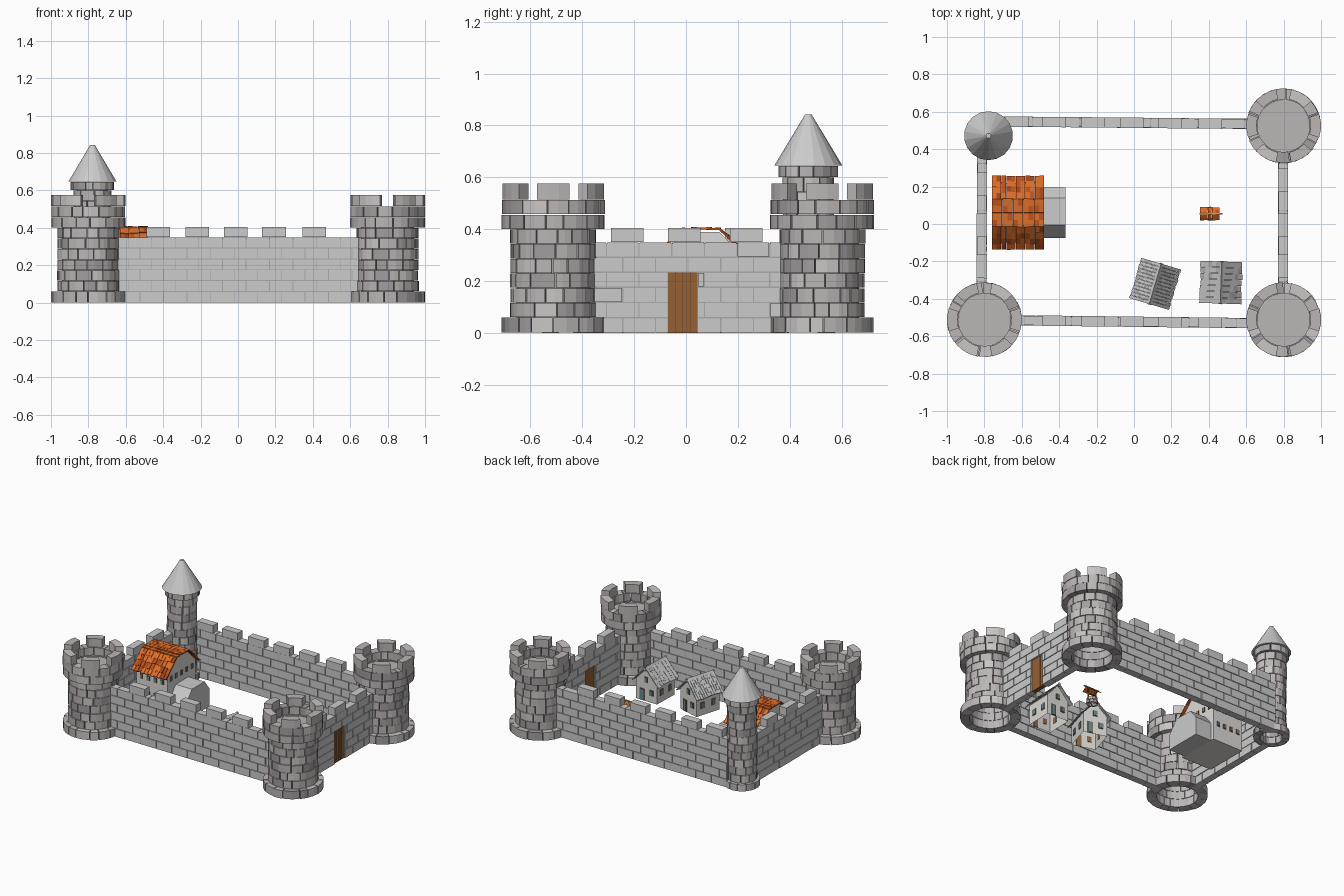
import bpy, bmesh, math, random
from math import sin, cos, pi, radians, atan2, hypot

if "Cube" in bpy.data.objects:
    bpy.data.objects.remove(bpy.data.objects["Cube"])

random.seed(4)


def mat(name, r, g, b):
    m = bpy.data.materials.new(name)
    m.diffuse_color = (r, g, b, 1)
    m.use_nodes = True
    m.node_tree.nodes["Principled BSDF"].inputs["Base Color"].default_value = m.diffuse_color
    return m


STONES = [mat("stone", .50, .465, .465), mat("stone_light", .6, .565, .56), mat("stone_dark", .36, .34, .345)]
TILES = [mat("tile", .72, .15, .02), mat("tile_dark", .5, .085, .012), mat("tile_deep", .36, .06, .012)]
WOOD = [mat("wood", .3, .12, .035), mat("wood_dark", .15, .06, .02)]
HOUSE = [mat("plaster", .72, .71, .69), mat("frame", .3, .14, .06), mat("pane", .12, .26, .27)]
GREY = [mat("slate", .58, .58, .58), mat("slate_dark", .46, .46, .46)]
WALL = [mat("wall_stone", .66, .66, .66), mat("mortar", .4, .4, .4)]
GOLD = mat("brass", .65, .42, .12)


def finish(name, bm, mats, loc=(0, 0, 0), rot=0):
    bmesh.ops.recalc_face_normals(bm, faces=bm.faces[:])
    me = bpy.data.meshes.new(name)
    bm.to_mesh(me)
    bm.free()
    for m in mats:
        me.materials.append(m)
    ob = bpy.data.objects.new(name, me)
    ob.location = loc
    ob.rotation_euler.z = rot
    bpy.context.collection.objects.link(ob)
    return ob


def prism(bm, lower, upper, m=0, bottom=True):
    """Join two matching polygons into a solid."""
    a = [bm.verts.new(p) for p in lower]
    b = [bm.verts.new(p) for p in upper]
    n = len(a)
    faces = [bm.faces.new(a), bm.faces.new(b)]
    for i in range(n):
        if bottom or i != n - 1:
            faces.append(bm.faces.new((a[i], a[(i + 1) % n], b[(i + 1) % n], b[i])))
    for f in faces:
        f.material_index = m


def box(bm, x0, x1, y0, y1, z0, z1, m=0):
    q = [(x0, y0), (x1, y0), (x1, y1), (x0, y1)]
    prism(bm, [(x, y, z0) for x, y in q], [(x, y, z1) for x, y in q], m)


def extrude_x(bm, prof, x0, x1, m=0, bottom=True):
    prism(bm, [(x0, y, z) for y, z in prof], [(x1, y, z) for y, z in prof], m, bottom)


def arc_block(bm, r0, r1, a0, a1, z0, z1, m=0, seg=2):
    angs = [a0 + (a1 - a0) * i / seg for i in range(seg + 1)]
    q = [(r1 * cos(a), r1 * sin(a)) for a in angs] + [(r0 * cos(a), r0 * sin(a)) for a in reversed(angs)]
    prism(bm, [(x, y, z0) for x, y in q], [(x, y, z1) for x, y in q], m)


def course(bm, r0, r1, z0, z1, n):
    """One ring of uneven stones."""
    start = random.random()
    cuts = [(start + i + random.uniform(-.22, .22)) * 2 * pi / n for i in range(n)]
    cuts.append(cuts[0] + 2 * pi)
    gap = .0022 / r1
    for a, b in zip(cuts, cuts[1:]):
        arc_block(bm, r0, r1 + random.uniform(-.004, .001), a + gap, b - gap,
                  z0 + .001, z1 - .0015, random.choice([0, 0, 0, 1, 2]))


def tube(bm, r, z0, z1, cap_z, n=28):
    lo = [bm.verts.new((r * cos(2 * pi * i / n), r * sin(2 * pi * i / n), z0)) for i in range(n)]
    hi = [bm.verts.new((v.co.x, v.co.y, z1)) for v in lo]
    for i in range(n):
        bm.faces.new((lo[i], lo[(i + 1) % n], hi[(i + 1) % n], hi[i])).material_index = 2
    bm.faces.new([bm.verts.new((v.co.x, v.co.y, cap_z)) for v in lo])


def big_tower(name, loc):
    bm = bmesh.new()
    course(bm, .135, .2, 0, .06, 15)
    for i in range(6):
        course(bm, .135, .166, .06 + i * .0567, .06 + (i + 1) * .0567, 13)
    course(bm, .135, .2, .40, .457, 15)
    course(bm, .14, .2, .457, .515, 15)
    for i in range(6):  # merlons
        a = i * pi / 3
        arc_block(bm, .145, .2, a - .32, a + .32, .515, .576, i % 3 % 2, 3)
    tube(bm, .142, .004, .45, .452)
    finish(name, bm, STONES, loc)


big_tower("tower_back_right", (.8, .525, 0))
big_tower("tower_front_right", (.8, -.512, 0))
big_tower("tower_front_left", (-.8, -.512, 0))

# slim round tower with cone roof
SLIM = (-.778, .472, 0)
bm = bmesh.new()
course(bm, .075, .12, 0, .05, 11)
for i in range(10):
    course(bm, .075, .101, .05 + i * .055, .05 + (i + 1) * .055, 9)
course(bm, .075, .117, .6, .646, 11)
tube(bm, .082, .004, .63, .632, 18)
finish("slim_tower", bm, STONES, SLIM)
bm = bmesh.new()
bmesh.ops.create_cone(bm, cap_ends=True, segments=18, radius1=.131, radius2=.013, depth=.196)
finish("slim_tower_roof", bm, [], (SLIM[0], SLIM[1], .744))


def wall(name, p0, p1, merlons, door=None):
    """Coursed wall from p0 to p1; merlons and door are distances along it."""
    bm = bmesh.new()
    length = hypot(p1[0] - p0[0], p1[1] - p0[1])
    h, w, t = .35 / 6, .126, .0275

    def spans(a, b, low):
        if not door or not low or b <= door[0] or a >= door[1]:
            return [(a, b)]
        return [s for s in ((a, door[0]), (door[1], b)) if s[1] - s[0] > .006]

    for r in range(6):
        u = -w * .5 * (r % 2)
        while u < length:
            for a, b in spans(max(u, 0), min(u + w, length), r < 4):
                box(bm, a + .002, b - .002, -t + random.uniform(0, .003), t - random.uniform(0, .003),
                    r * h + (.003 if r else 0), (r + 1) * h - .002)
            u += w
    for z0, z1, low in ((.001, 4 * h, True), (4 * h, .345, False)):
        for a, b in spans(0, length, low):
            box(bm, a, b, -.021, .021, z0, z1, 1)
    for u in merlons:
        box(bm, u, u + w, -t, t, .35, .405)
    finish(name, bm, WALL, (p0[0], p0[1], 0), atan2(p1[1] - p0[1], p1[0] - p0[0]))


ROW = (-.49, -.28, -.075, .13, .345)
wall("front_wall", (-.65, -.515), (.65, -.53), [x + .65 for x in ROW])
wall("back_wall", (-.73, .548), (.65, .535), [x + .73 for x in (-.69,) + ROW])
wall("right_wall", (.797, -.37), (.797, .38), [y + .37 for y in (-.29, -.07, .17)], (.3, .415))
wall("left_wall", (-.815, -.37), (-.812, .4), [y + .37 for y in (-.29, -.07, .15)])

# plank door
bm = bmesh.new()
for i in range(4):
    y = -.07 + i * .02875
    box(bm, .784, .815, y + .001, y + .0275, 0, .233, 0)
box(bm, .788, .810, -.07, .045, .001, .232, 1)
finish("gate_door", bm, WOOD)


def shingles(bm, p0, p1, x0, x1, rows, cols, thick, mats):
    """Overlapping tiles from the upper edge p0 down to p1, both (y, z)."""
    dy, dz = p1[0] - p0[0], p1[1] - p0[1]
    n = hypot(dy, dz)
    ny, nz = (-dz / n, dy / n) if dy > 0 else (dz / n, -dy / n)
    w = (x1 - x0) / cols
    for r in range(rows):
        for c in range(cols):
            t0, t1 = r / rows, (r + 1) / rows + random.uniform(0, .05)
            lift = random.uniform(.2, .7) * thick
            q = []
            for t, o in ((t0, 0), (t1, lift), (t1, lift + thick), (t0, thick)):
                q.append((p0[0] + dy * t + ny * o, p0[1] + dz * t + nz * o))
            a = x0 + c * w
            extrude_x(bm, q, a + .0007, a + w - .0007, random.choice(mats))


# great hall with mansard tile roof
HALL = (0, .06, 0)
bm = bmesh.new()
extrude_x(bm, [(-.16, 0), (-.16, .295), (-.068, .39), (.068, .39), (.16, .295), (.16, 0)], -.74, -.495)
for y in (-.12, -.06, 0, .06, .12):
    box(bm, -.497, -.491, y - .012, y + .012, .245, .28, 1)
    box(bm, -.492, -.489, y - .008, y + .008, .249, .276, 2)
for x in (-.70, -.645, -.59, -.535):
    for s in (-1, 1):
        for z in (.11, .225):
            box(bm, x - .012, x + .012, s * .162 - .003, s * .162 + .003, z, z + .035, 1)
            box(bm, x - .008, x + .008, s * .164 - .003, s * .164 + .003, z + .004, z + .031, 2)
finish("hall_walls", bm, HOUSE, HALL)
bm = bmesh.new()
for s in (-1, 1):
    shingles(bm, (0, .398), (s * .072, .394), -.76, -.48, 2, 10, .008, [0, 0, 1])
    shingles(bm, (s * .068, .395), (s * .186, .28), -.76, -.48, 4, 11, .009, [0, 0, 1, 2])
finish("hall_roof", bm, TILES, HALL)
bm = bmesh.new()
extrude_x(bm, [(-.135, 0), (-.135, .11), (-.065, .2), (.08, .2), (.135, .13), (.135, 0)], -.495, -.365)
finish("hall_annex", bm, WALL, HALL)


def cottage(name, loc, rot, cols):
    bm = bmesh.new()
    extrude_x(bm, [(.085, 0), (.085, .145), (0, .238), (-.085, .145), (-.085, 0)], -.095, .095, 0, False)
    for s in (-1, 1):
        for y, z0, z1, w in ((-.035, .002, .085, .018), (.04, .05, .09, .016), (0, .135, .175, .014)):
            x = s * .096
            box(bm, x - .004, x + .004, y - w, y + w, z0, z1, 1)
            x = s * .099
            box(bm, x - .003, x + .003, y - w + .004, y + w - .004, z0 + .004, z1 - .004, 2)
        for x in (-.045, .045):
            y = s * .086
            box(bm, x - .016, x + .016, y - .003, y + .003, .05, .095, 1)
            y = s * .088
            box(bm, x - .012, x + .012, y - .003, y + .003, .054, .091, 2)
    finish(name + "_walls", bm, HOUSE, loc, rot)
    bm = bmesh.new()
    for s in (-1, 1):
        shingles(bm, (0, .24), (s * .102, .13), -.113, .113, 5, cols, .006, [0, 0, 0, 1])
        box(bm, s * .113 - .003, s * .113 + .003, -.006, .006, .225, .252, 1)
    extrude_x(bm, [(-.012, .236), (0, .252), (.012, .236)], -.115, .115)
    finish(name + "_roof", bm, GREY, loc, rot)


cottage("cottage_left", (.113, -.32, 0), radians(73.5), 12)
cottage("cottage_right", (.465, -.313, 0), radians(88), 7)

# well with small tiled roof
WELL = (.405, .055, 0)
bm = bmesh.new()
course(bm, .026, .038, 0, .022, 9)
course(bm, .026, .038, .022, .045, 9)
finish("well_ring", bm, STONES, WELL)
bm = bmesh.new()
for s in (-1, 1):
    box(bm, s * .033 - .004, s * .033 + .004, -.004, .004, 0, .112)
box(bm, -.04, .04, -.003, .003, .068, .074, 1)
finish("well_posts", bm, WOOD, WELL)
bm = bmesh.new()
for s in (-1, 1):
    shingles(bm, (0, .115), (s * .03, .09), -.052, .052, 2, 5, .004, [0, 0, 1])
finish("well_roof", bm, TILES, WELL)
bm = bmesh.new()
box(bm, -.055, .068, -.004, .004, .115, .122)
finish("well_ridge", bm, [GOLD], WELL)
